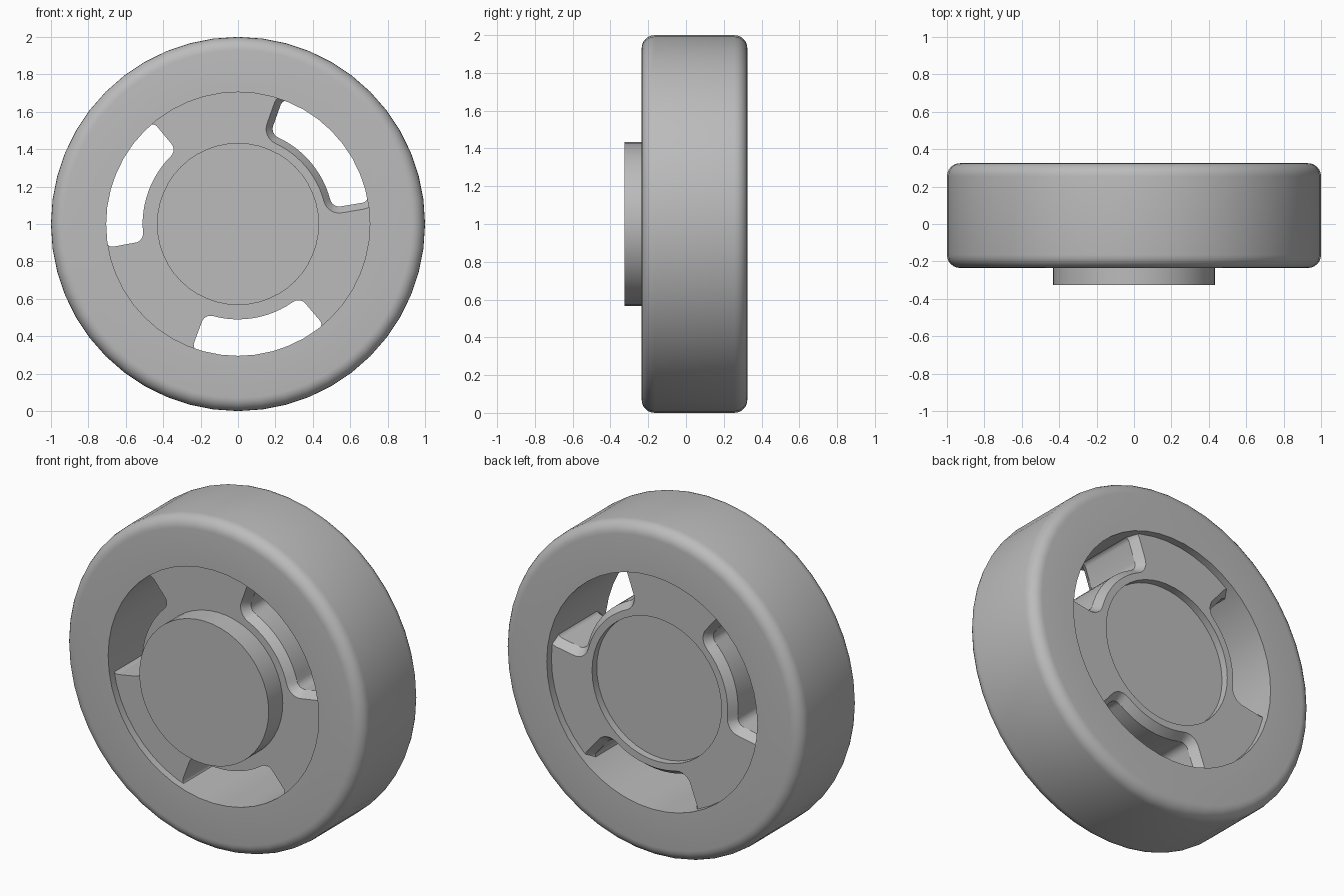
import bpy, bmesh
from math import sin, cos, pi, radians

if "Cube" in bpy.data.objects:
    bpy.data.objects.remove(bpy.data.objects["Cube"], do_unlink=True)

CENTRE_Z = 1.0
SIDES = 48
FRONT, BACK = -0.235, 0.325            # tyre faces
RIM, CAP = 0.705, 0.433                # hub and cap radii
RECESS = 0.045
HUB_FRONT, HUB_BACK = FRONT + RECESS, BACK - RECESS
CHAMFER, CHAMFER_DEPTH = 0.035, 0.05

grey = bpy.data.materials.new("plain grey")
grey.use_nodes = True
grey.diffuse_color = (0.5, 0.5, 0.5, 1)
grey.node_tree.nodes["Principled BSDF"].inputs["Base Color"].default_value = (0.5, 0.5, 0.5, 1)


def finish(name, bm):
    bmesh.ops.recalc_face_normals(bm, faces=bm.faces)
    mesh = bpy.data.meshes.new(name)
    bm.to_mesh(mesh)
    bm.free()
    mesh.materials.append(grey)
    obj = bpy.data.objects.new(name, mesh)
    bpy.context.collection.objects.link(obj)
    return obj


def loft(name, rings, closed):
    """Skin equal-length rings; join the last to the first, or cap both ends."""
    bm = bmesh.new()
    loops = [[bm.verts.new(p) for p in ring] for ring in rings]
    pairs = list(zip(loops, loops[1:]))
    if closed:
        pairs.append((loops[-1], loops[0]))
    else:
        bm.faces.new(loops[0])
        bm.faces.new(loops[-1])
    for a, b in pairs:
        for i in range(len(a)):
            j = (i + 1) % len(a)
            bm.faces.new((a[i], a[j], b[j], b[i]))
    return finish(name, bm)


def lathe(name, profile, closed):
    """Turn (radius, y) points about the axle."""
    angles = [2 * pi * i / SIDES for i in range(SIDES)]
    return loft(name, [[(r * cos(a), y, CENTRE_Z + r * sin(a)) for a in angles]
                       for r, y in profile], closed)


def smooth(obj):
    bpy.ops.object.select_all(action='DESELECT')
    obj.select_set(True)
    bpy.context.view_layer.objects.active = obj
    bpy.ops.object.shade_smooth_by_angle(angle=radians(30))


def slot_outline(mid, y, grow):
    """Arc-shaped slot with rounded corners, widened by grow."""
    half = radians(30.3)
    r_in, r_out, fillet_in, fillet_out = 0.51, 0.712, 0.05, 0.035
    points = []

    def corner(r, side, fillet, start):
        a = mid + side * (half - fillet / r)
        for k in range(7):
            t = a + start + k * pi / 12
            d = fillet + grow
            points.append((r * cos(a) + d * cos(t), y, CENTRE_Z + r * sin(a) + d * sin(t)))

    def arc(r, a0, a1):
        for k in range(1, 12):
            a = mid + a0 + (a1 - a0) * k / 12
            points.append((r * cos(a), y, CENTRE_Z + r * sin(a)))

    span_out = half - fillet_out / (r_out - fillet_out)
    span_in = half - fillet_in / (r_in + fillet_in)
    corner(r_out - fillet_out, -1, fillet_out, -pi / 2)
    arc(r_out + grow, -span_out, span_out)
    corner(r_out - fillet_out, 1, fillet_out, 0)
    corner(r_in + fillet_in, 1, fillet_in, pi / 2)
    arc(r_in - grow, span_in, -span_in)
    corner(r_in + fillet_in, -1, fillet_in, pi)
    return points


# Tyre: a ring with rounded outer shoulders
ROUND = 0.07
profile = [(RIM, BACK), (RIM, FRONT)]
for k in range(7):
    t = k * pi / 12
    profile.append((1 - ROUND + ROUND * sin(t), FRONT + ROUND - ROUND * cos(t)))
for k in range(7):
    t = k * pi / 12
    profile.append((1 - ROUND + ROUND * cos(t), BACK - ROUND + ROUND * sin(t)))
smooth(lathe("tyre", profile, True))

# Hub disc with protruding front cap and sunken back centre
hub = lathe("hub", [(CAP, -0.325), (CAP, HUB_FRONT), (RIM + 0.003, HUB_FRONT),
                    (RIM + 0.003, HUB_BACK), (CAP, HUB_BACK), (CAP, HUB_BACK - RECESS)], False)

# Three slots, all chamfered at the back, the first also at the front
for n in range(3):
    mid = radians(40 + 120 * n)
    front_grow = CHAMFER if n == 0 else 0
    sections = [(HUB_FRONT - 0.02, front_grow)]
    if front_grow:
        sections += [(HUB_FRONT, CHAMFER), (HUB_FRONT + CHAMFER_DEPTH, 0)]
    sections += [(HUB_BACK - CHAMFER_DEPTH, 0), (HUB_BACK, CHAMFER), (HUB_BACK + 0.02, CHAMFER)]
    cutter = loft("slot_cutter", [slot_outline(mid, y, g) for y, g in sections], False)
    cut = hub.modifiers.new("slot", 'BOOLEAN')
    cut.operation, cut.solver, cut.object = 'DIFFERENCE', 'EXACT', cutter
    bpy.context.view_layer.objects.active = hub
    bpy.ops.object.modifier_apply(modifier=cut.name)
    bpy.data.objects.remove(cutter, do_unlink=True)
smooth(hub)
